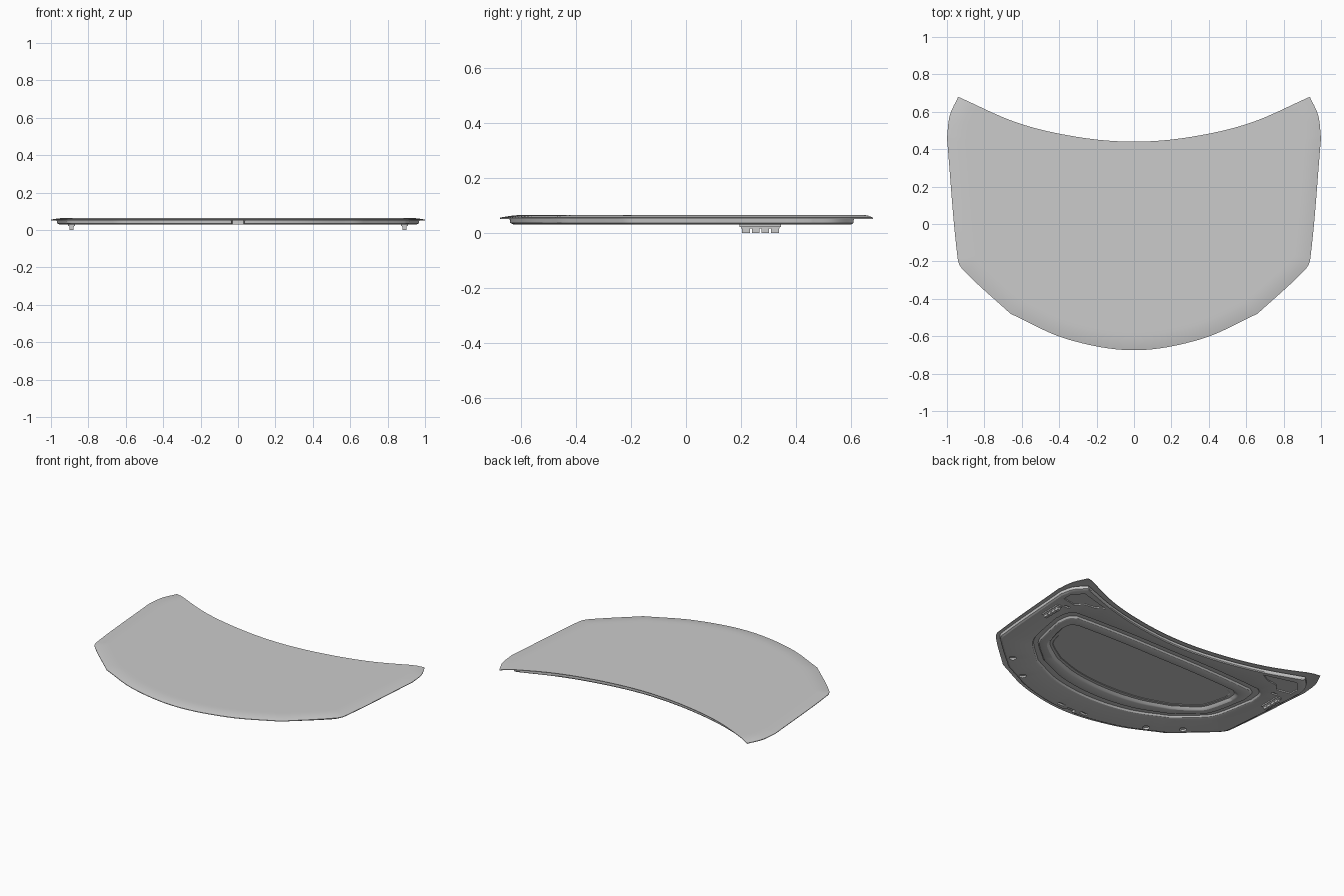
import bpy, bmesh, math
from mathutils import Vector
from mathutils.geometry import intersect_point_line

cube = bpy.data.objects.get("Cube")
if cube:
    bpy.data.objects.remove(cube, do_unlink=True)

grey = bpy.data.materials.new("light grey")
grey.use_nodes = True
COLOUR = (0.6, 0.6, 0.6, 1)
grey.diffuse_color = COLOUR
grey.node_tree.nodes["Principled BSDF"].inputs["Base Color"].default_value = COLOUR

STEPS = 8
SHARP = {3, 5, 8}


def half_curve(keys):
    """Smooth half outline (+x side) running from back centre to front centre."""
    p = [Vector(k) for k in keys]
    mirror = lambda v: Vector((-v.x, v.y))
    ext = [mirror(p[1])] + p + [mirror(p[-2])]
    out = []
    for i in range(len(p) - 1):
        a, b = p[i], p[i + 1]
        chord = b - a
        ta = chord if i in SHARP else (b - ext[i]).normalized() * chord.length
        tb = chord if i + 1 in SHARP else (ext[i + 3] - a).normalized() * chord.length
        for s in range(STEPS):
            t = s / STEPS
            u = 1 - t
            out.append(a * (u * u * (1 + 2 * t)) + ta * (t * u * u)
                       + b * (t * t * (3 - 2 * t)) - tb * (t * t * u))
    return out + [p[-1]]


def full_loop(half):
    return half + [Vector((-v.x, v.y)) for v in half[-2:0:-1]]


def scaled(loop, sx, sy, cy):
    return [Vector((v.x * sx, cy + (v.y - cy) * sy)) for v in loop]


def at(loop, z):
    return [Vector((v.x, v.y, z)) for v in loop]


def add_object(name, bm):
    bmesh.ops.recalc_face_normals(bm, faces=bm.faces)
    mesh = bpy.data.meshes.new(name)
    bm.to_mesh(mesh)
    bm.free()
    mesh.materials.append(grey)
    obj = bpy.data.objects.new(name, mesh)
    bpy.context.collection.objects.link(obj)
    return obj


def bridge(name, loops):
    """Closed solid through a stack of matching loops."""
    bm = bmesh.new()
    rings = [[bm.verts.new(v) for v in loop] for loop in loops]
    n = len(rings[0])
    for r, q in zip(rings, rings[1:]):
        for i in range(n):
            j = (i + 1) % n
            bm.faces.new((r[i], r[j], q[j], q[i]))
    bm.faces.new(rings[0])
    bm.faces.new(rings[-1])
    return add_object(name, bm)


def prism(bm, points, z0, z1):
    low = [bm.verts.new((x, y, z0)) for x, y in points]
    high = [bm.verts.new((x, y, z1)) for x, y in points]
    n = len(points)
    bm.faces.new(low[::-1])
    bm.faces.new(high)
    for i in range(n):
        j = (i + 1) % n
        bm.faces.new((low[i], low[j], high[j], high[i]))


def rect(x, y, w, d):
    return [(x - w / 2, y - d / 2), (x + w / 2, y - d / 2),
            (x + w / 2, y + d / 2), (x - w / 2, y + d / 2)]


def disc(x, y, r, n=16):
    return [(x + r * math.cos(i * math.tau / n), y + r * math.sin(i * math.tau / n))
            for i in range(n)]


def smooth(obj):
    bpy.ops.object.select_all(action="DESELECT")
    obj.select_set(True)
    bpy.context.view_layer.objects.active = obj
    bpy.ops.object.shade_smooth_by_angle(angle=math.radians(25))


# Outer skin: crowned along the sides and front, straight along the back
hood_half = half_curve([(0, .44), (.3, .465), (.62, .54), (.94, .68), (.985, .58), (1, .46),
                        (.942, -.19), (.91, -.25), (.66, -.48), (.36, -.615), (0, -.675)])
hood = full_loop(hood_half)
rim = hood_half[3 * STEPS:]


def crown(v):
    p = Vector((abs(v.x), v.y))
    dist = 9.0
    for a, b in zip(rim, rim[1:]):
        q, t = intersect_point_line(p, a, b)
        t = min(max(t, 0), 1)
        dist = min(dist, (p - a.lerp(b, t)).length)
    t = min(dist / .09, 1)
    return .055 + .01 * (1 - (1 - t) ** 2)


def skin_loop(s, drop):
    return [Vector((v.x, v.y, crown(v) - drop)) for v in scaled(hood, s, s, .1)]


lower = [skin_loop(s, .004) for s in (.8, .9, .94, .97, 1)]
upper = [skin_loop(s, 0) for s in (1, .985, .97, .955, .94, .92, .9, .87, .8)]
smooth(bridge("outer_skin", lower + upper))

# Inner frame: bevelled edge, groove ring, raised ring and sunken centre
frame = full_loop(half_curve([(0, .42), (.3, .445), (.6, .51), (.88, .61), (.945, .54), (.97, .45),
                              (.92, -.18), (.89, -.235), (.64, -.455), (.35, -.585), (0, -.642)]))
ring = full_loop(half_curve([(0, .36), (.3, .36), (.6, .35), (.75, .34), (.795, .3), (.81, .2),
                             (.76, -.06), (.72, -.14), (.55, -.3), (.3, -.41), (0, -.45)]))


def ring_at(sx, sy, z):
    return at(scaled(ring, sx, sy, -.02), z)


inner = bridge("inner_frame", [
    at(frame, .053),
    at(scaled(frame, .997, .997, .1), .036),
    at(scaled(frame, .985, .98, .1), .03),
    ring_at(1, 1, .03), ring_at(.985, .97, .034), ring_at(.975, .95, .044),
    ring_at(.935, .86, .044), ring_at(.925, .84, .034), ring_at(.91, .81, .03),
    ring_at(.86, .68, .03), ring_at(.85, .655, .034), ring_at(.835, .62, .046),
    ring_at(.81, .57, .046), ring_at(.805, .56, .049)])

# Pressed holes, corner pockets and the latch notch in the frame
bm = bmesh.new()
for side in (1, -1):
    for x, y in ((.69, -.35), (.5, -.48)):
        prism(bm, disc(side * x, y, .022), .02, .043)
    prism(bm, rect(side * .09, -.595, .05, .02), .02, .042)
    prism(bm, rect(side * .84, .355, .04, .016), .02, .04)
    pocket = [(.64, .49), (.7, .455), (.78, .445), (.82, .4), (.92, .42), (.92, .48), (.86, .55)]
    prism(bm, [(side * x, y) for x, y in pocket], .02, .038)
prism(bm, [(-.045, -.7), (.045, -.7), (.03, -.6), (-.03, -.6)], .02, .05)
cutter = add_object("frame_cutter", bm)
cutter.hide_render = True
cut = inner.modifiers.new("pressings", "BOOLEAN")
cut.operation = "DIFFERENCE"
cut.solver = "EXACT"
cut.object = cutter
bpy.context.view_layer.objects.active = inner
bpy.ops.object.modifier_apply(modifier=cut.name)
bpy.data.objects.remove(cutter, do_unlink=True)
smooth(inner)

# Hinge mounts with a row of studs
for side, label in ((1, "left"), (-1, "right")):
    bm = bmesh.new()
    x = side * .89
    prism(bm, rect(x, .27, .036, .15), .022, .032)
    prism(bm, rect(x, .27, .024, .14), .015, .022)
    for i in range(4):
        prism(bm, rect(x, .218 + i * .035, .02, .028), 0, .016)
    add_object(label + "_hinge_mount", bm)
